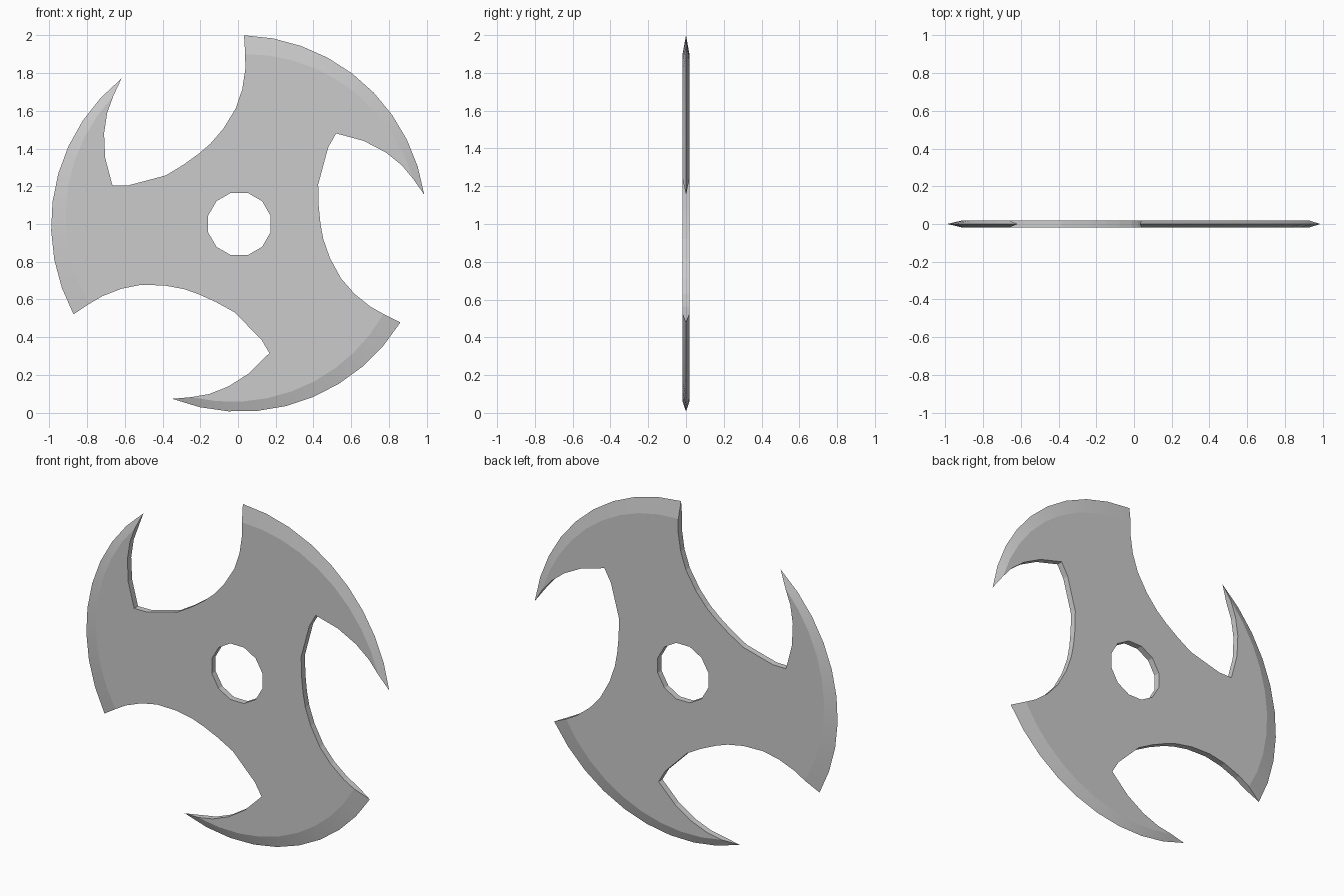
import bpy, bmesh
from math import sin, cos, tau, radians, atan2, hypot
from mathutils import Vector

if "Cube" in bpy.data.objects:
    bpy.data.objects.remove(bpy.data.objects["Cube"])

CX, CZ = 0.007, 1.0      # centre of the hub
HALF = 0.018             # half thickness
STEPS = 9                # segments along each cutting edge

# Inner hook and concave back of one arm (x, z from hub centre)
HOOK = [(.86, .312), (.775, .38), (.66, .44), (.513, .48), (.471, .406),
        (.418, .21), (.42, .1), (.43, 0), (.445, -.08), (.48, -.18),
        (.54, -.29), (.61, -.37), (.695, -.438)]


def polar(x, z):
    return atan2(x, z), hypot(x, z)


def arc(a, b):
    """Points swept clockwise from a to b, blending the radius."""
    (a0, r0), (a1, r1) = polar(*a), polar(*b)
    pts = []
    for i in range(STEPS + 1):
        t = i / STEPS
        ang, r = a0 + (a1 - a0) * t, r0 + (r1 - r0) * t
        pts.append((r * sin(ang), r * cos(ang)))
    return pts


EDGE = arc((.025, 1.0), (.98, .155))      # sharp outer rim
RIDGE = arc((.031, .9), (.922, .238))     # where the bevel meets the flat

bm = bmesh.new()


def add(points, y, turn=0.0):
    c, s = cos(turn), sin(turn)
    return [bm.verts.new((CX + x * c + z * s, y, CZ - x * s + z * c))
            for x, z in points]


# Three blades: outline loops plus bevelled rims
front, back = [], []
arms = []
for k in range(3):
    turn = k * tau / 3
    rim = add(EDGE, 0, turn)
    f = add(RIDGE + HOOK, -HALF, turn)
    b = add(RIDGE + HOOK, HALF, turn)
    for i in range(STEPS):
        bm.faces.new((f[i], f[i + 1], rim[i + 1], rim[i]))
        bm.faces.new((b[i + 1], b[i], rim[i], rim[i + 1]))
    bm.faces.new((f[0], rim[0], b[0]))                   # blunt end
    bm.faces.new((f[STEPS], b[STEPS], rim[STEPS]))       # pointed tip
    front += f
    back += b
    arms.append(len(RIDGE + HOOK))

# Side walls along the hooks
n = arms[0]
for i in range(len(front)):
    if i % n >= STEPS:
        j = (i + 1) % len(front)
        bm.faces.new((front[i], front[j], back[j], back[i]))

# Hub hole wall
ring = [(.171 * sin(tau * (i + .5) / 12), .171 * cos(tau * (i + .5) / 12))
        for i in range(12)]
hole_f, hole_b = add(ring, -HALF), add(ring, HALF)
for i in range(12):
    j = (i + 1) % 12
    bm.faces.new((hole_f[i], hole_b[i], hole_b[j], hole_f[j]))

# Flat faces between outline and hole
for outline, hole, ny in ((front, hole_f, -1), (back, hole_b, 1)):
    edges = []
    for loop in (outline, hole):
        for i, v in enumerate(loop):
            w = loop[(i + 1) % len(loop)]
            edges.append(bm.edges.get((v, w)) or bm.edges.new((v, w)))
    bmesh.ops.triangle_fill(bm, edges=edges, use_beauty=True,
                            normal=Vector((0, ny, 0)))
bmesh.ops.recalc_face_normals(bm, faces=bm.faces[:])

mesh = bpy.data.meshes.new("throwing_star")
bm.to_mesh(mesh)
bm.free()
star = bpy.data.objects.new("throwing_star", mesh)
bpy.context.collection.objects.link(star)

# Smooth along the bevel, crisp at the ridge
bpy.context.view_layer.objects.active = star
star.select_set(True)
bpy.ops.object.shade_smooth_by_angle(angle=radians(6))
